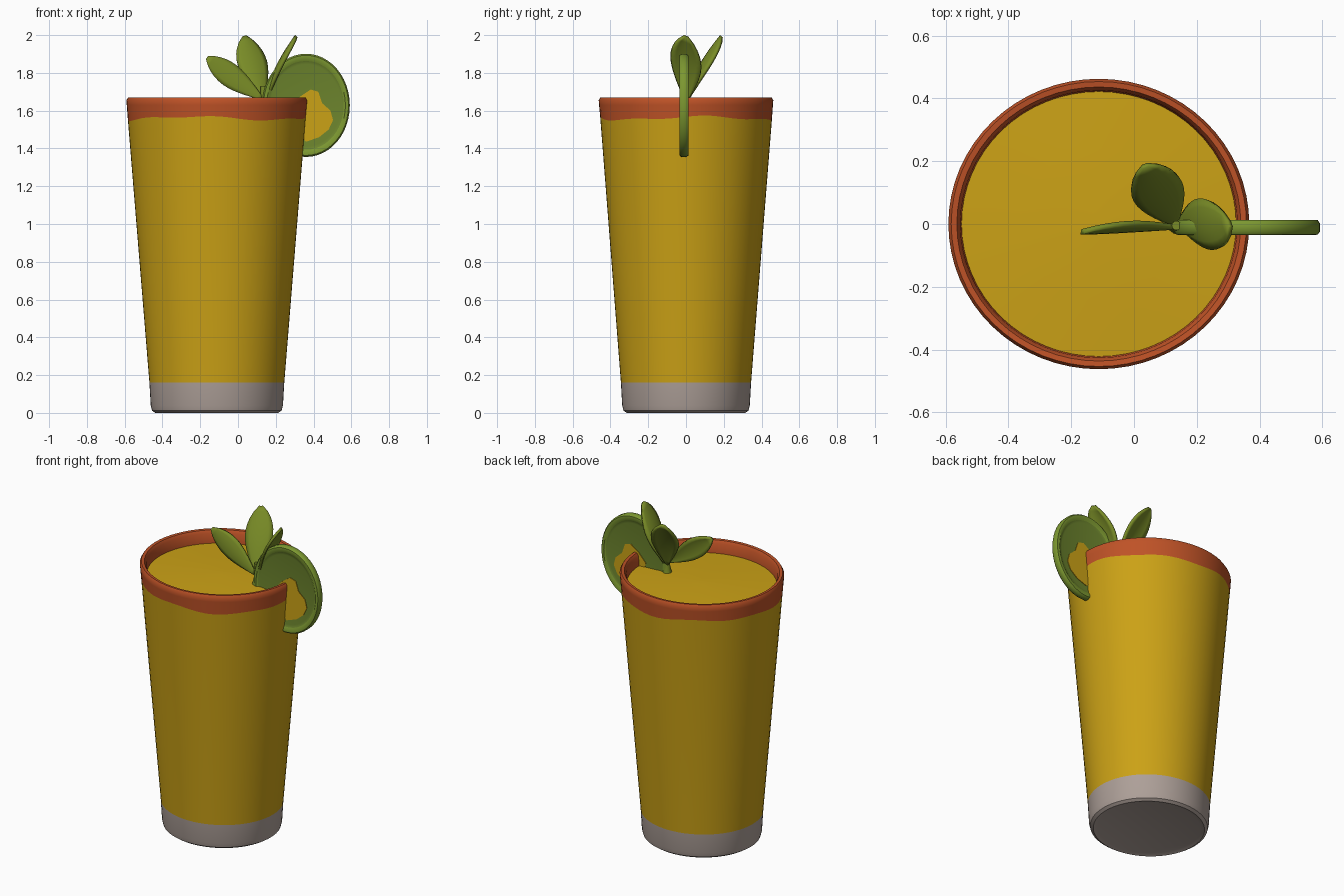
import bpy, bmesh, math
from mathutils import Vector

if "Cube" in bpy.data.objects:
    bpy.data.objects.remove(bpy.data.objects["Cube"])


def mat(name, rgb):
    m = bpy.data.materials.new(name)
    m.diffuse_color = (*rgb, 1)
    m.use_nodes = True
    m.node_tree.nodes["Principled BSDF"].inputs["Base Color"].default_value = m.diffuse_color
    return m


YELLOW = mat("yellow_drink", (0.60, 0.36, 0.008))
ORANGE = mat("orange_rim", (0.52, 0.085, 0.02))
GREY = mat("grey_glass", (0.42, 0.35, 0.315))
LIME = mat("lime_flesh", (0.15, 0.23, 0.026))
RIND = mat("lime_rind", (0.20, 0.31, 0.03))
LEAF = mat("mint_green", (0.19, 0.26, 0.02))


def finish(bm, name, mats, angle=40):
    bmesh.ops.recalc_face_normals(bm, faces=bm.faces[:])
    me = bpy.data.meshes.new(name)
    bm.to_mesh(me)
    bm.free()
    for m in mats:
        me.materials.append(m)
    ob = bpy.data.objects.new(name, me)
    bpy.context.collection.objects.link(ob)
    bpy.ops.object.select_all(action='DESELECT')
    ob.select_set(True)
    bpy.context.view_layer.objects.active = ob
    bpy.ops.object.shade_smooth_by_angle(angle=math.radians(angle))
    return ob


def loft(rings, band_mats, cap=(True, True)):
    """Skin a list of closed rings; band_mats gives a material per band."""
    bm = bmesh.new()
    vs = [[bm.verts.new(p) for p in ring] for ring in rings]
    n = len(vs[0])
    for k in range(len(vs) - 1):
        for i in range(n):
            j = (i + 1) % n
            f = bm.faces.new((vs[k][i], vs[k][j], vs[k + 1][j], vs[k + 1][i]))
            f.material_index = band_mats[k]
    if cap[0]:
        bm.faces.new(vs[0]).material_index = band_mats[0]
    if cap[1]:
        bm.faces.new(vs[-1]).material_index = band_mats[-1]
    return bm


SEG = 64
CX, SQUASH = -0.112, 0.965


def cup_ring(r, z, wave=0.0):
    out = []
    for i in range(SEG):
        a = 2 * math.pi * i / SEG
        dz = wave * (math.sin(3 * a + 1) + 0.6 * math.sin(7 * a))
        out.append((CX + r * math.cos(a), r * SQUASH * math.sin(a), z + dz))
    return out


# Tapered glass: grey foot, yellow body, wavy-edged orange rim, drink surface
profile = [(0.30, 0.008, 0), (0.325, 0.0, 0), (0.343, 0.012, 0), (0.350, 0.04, 0),
           (0.357, 0.16, 0), (0.471, 1.56, 0.009), (0.477, 1.63, 0),
           (0.479, 1.655, 0), (0.470, 1.67, 0), (0.452, 1.668, 0), (0.441, 1.65, 0),
           (0.437, 1.59, 0), (0.25, 1.598, 0), (0.04, 1.605, 0)]
bands = [0, 0, 0, 0, 1, 2, 2, 2, 2, 2, 2, 1, 1]
finish(loft([cup_ring(*p) for p in profile], bands), "glass", [GREY, YELLOW, ORANGE])


# Lime slice standing on the rim, raised rind around a recessed face
def slice_ring(s, y):
    return [(0.36 + 0.232 * s * math.cos(a), -0.011 + y, 1.628 + 0.273 * s * math.sin(a))
            for a in (2 * math.pi * i / 48 for i in range(48))]


side = [(0.80, 0.014), (0.86, 0.017), (0.90, 0.024), (0.97, 0.023), (1.0, 0.013)]
rings = [slice_ring(s, -y) for s, y in side] + [slice_ring(s, y) for s, y in reversed(side)]
finish(loft(rings, [0, 1, 1, 1, 1, 1, 1, 1, 0]), "lime_slice", [LIME, RIND])

# Yellow pulp patch showing on both faces of the slice
patch = [(0.28, 1.62), (0.33, 1.675), (0.385, 1.712), (0.425, 1.70), (0.445, 1.64),
         (0.49, 1.60), (0.503, 1.55), (0.48, 1.50), (0.43, 1.46), (0.36, 1.435), (0.29, 1.50)]
finish(loft([[(x, -0.011 + s, z) for x, z in patch] for s in (-0.0175, 0.0175)], [0]),
       "lime_pulp", [YELLOW])


# Mint leaves: cupped oval blades
def leaf(name, base, tip, across, bend, cup):
    base, tip, across = Vector(base), Vector(tip), Vector(across)
    normal = (tip - base).cross(across).normalized()
    bm = bmesh.new()
    rows, cols, grid = 12, 6, []
    for i in range(rows + 1):
        t = i / rows
        w = 0.08 + 0.92 * math.sin(math.pi * t ** 1.35) ** 0.75 if t < 1 else 0.12
        row = []
        for j in range(cols + 1):
            u = 2 * j / cols - 1
            p = base.lerp(tip, t) + across * (w * u)
            p += normal * (bend * math.sin(math.pi * t) + cup * w * u * u)
            row.append(bm.verts.new(p))
        grid.append(row)
    for i in range(rows):
        for j in range(cols):
            bm.faces.new((grid[i][j], grid[i][j + 1], grid[i + 1][j + 1], grid[i + 1][j]))
    ob = finish(bm, name, [LEAF], 50)
    sol = ob.modifiers.new("thickness", 'SOLIDIFY')
    sol.thickness, sol.offset = 0.016, 0


leaf("mint_leaf_left", (0.13, -0.01, 1.66), (-0.165, -0.025, 1.88), (0.035, 0.012, 0.05), 0.0, 0.01)
leaf("mint_leaf_back", (0.13, 0.0, 1.65), (0.035, 0.185, 1.992), (0.075, 0.03, 0.01), -0.015, 0.015)
leaf("mint_leaf_right", (0.145, 0.0, 1.65), (0.305, 0.0, 1.992), (-0.02, 0.08, -0.03), 0.02, -0.015)

# Short stem joining the leaves to the drink
stem = [[(0.135 + r * math.cos(a), -0.005 + r * math.sin(a), z)
         for a in (2 * math.pi * i / 10 for i in range(10))]
        for r, z in ((0.028, 1.59), (0.017, 1.64), (0.015, 1.73))]
finish(loft(stem, [0, 0]), "mint_stem", [LEAF])
